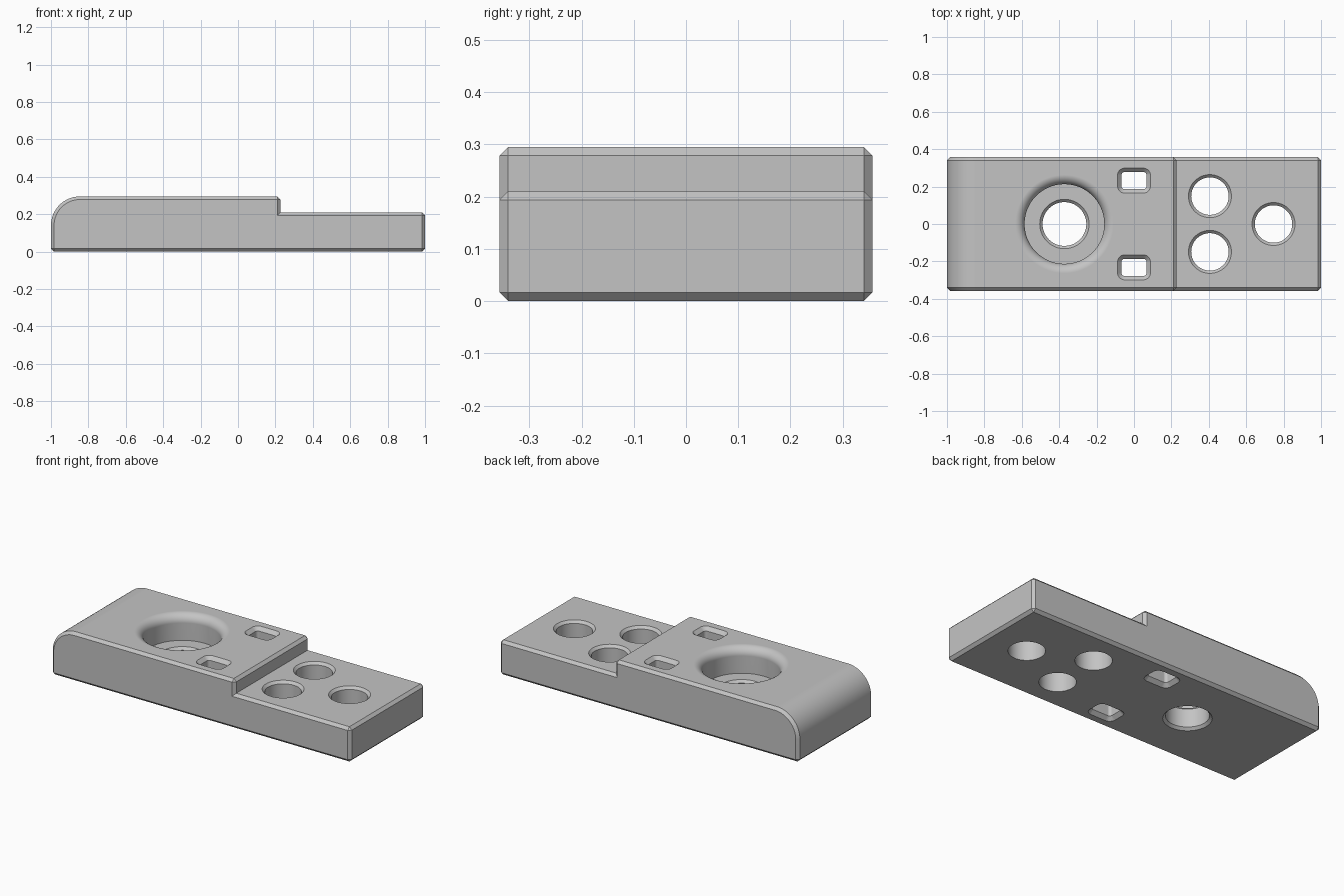
import bpy, bmesh
from math import cos, sin, pi, radians

if "Cube" in bpy.data.objects:
    bpy.data.objects.remove(bpy.data.objects["Cube"])

HALF_Y, TOP, DECK, STEP_X = 0.357, 0.295, 0.21, 0.227
NOSE, CHAMFER, OVER = 0.155, 0.0165, 0.1

grey = bpy.data.materials.new("plain grey")
grey.use_nodes = True
grey.diffuse_color = (0.55, 0.55, 0.55, 1)
grey.node_tree.nodes["Principled BSDF"].inputs["Base Color"].default_value = grey.diffuse_color


def to_object(bm, name):
    bmesh.ops.recalc_face_normals(bm, faces=bm.faces)
    mesh = bpy.data.meshes.new(name)
    bm.to_mesh(mesh)
    bm.free()
    obj = bpy.data.objects.new(name, mesh)
    bpy.context.collection.objects.link(obj)
    mesh.materials.append(grey)
    return obj


def make_body():
    # Stepped side profile with a rounded nose, extruded across the width
    outline = [(-1, 0), (1, 0), (1, DECK), (STEP_X, DECK), (STEP_X, TOP)]
    for i in range(17):
        a = pi / 2 * (1 + i / 16)
        outline.append((-1 + NOSE + NOSE * cos(a), TOP - NOSE + NOSE * sin(a)))
    bm = bmesh.new()
    face = bm.faces.new([bm.verts.new((x, -HALF_Y, z)) for x, z in outline])
    ext = bmesh.ops.extrude_face_region(bm, geom=[face], use_keep_orig=True)
    moved = [v for v in ext["geom"] if isinstance(v, bmesh.types.BMVert)]
    bmesh.ops.translate(bm, verts=moved, vec=(0, 2 * HALF_Y, 0))
    bmesh.ops.recalc_face_normals(bm, faces=bm.faces)
    # Chamfer every sharp outer edge, leaving the inner step corner crisp
    sharp = [e for e in bm.edges if e.calc_face_angle_signed() > radians(30)]
    bmesh.ops.bevel(bm, geom=sharp, offset=CHAMFER, offset_type='OFFSET',
                    segments=1, profile=0.5, affect='EDGES')
    return to_object(bm, "base_plate")


def add_cutter(bm, cx, cy, levels, steps):
    # Stack of rounded rectangles (z, half x, half y, corner radius) joined into a solid
    rings = []
    for z, hx, hy, r in levels:
        ring = []
        for q, (sx, sy) in enumerate(((1, 1), (-1, 1), (-1, -1), (1, -1))):
            for i in range(steps):
                # Round holes share quadrant ends, slots keep straight sides
                a = pi / 2 * (q + i / (steps if hx == r else steps - 1))
                ring.append(bm.verts.new((cx + sx * (hx - r) + r * cos(a),
                                          cy + sy * (hy - r) + r * sin(a), z)))
        rings.append(ring)
    for low, high in zip(rings, rings[1:]):
        for i in range(len(low)):
            j = (i + 1) % len(low)
            bm.faces.new((low[i], low[j], high[j], high[i]))
    bm.faces.new(rings[0][::-1])
    bm.faces.new(rings[-1])


def round_levels(profile):
    return [(z, r, r, r) for z, r in profile]


cut = bmesh.new()

# Large counterbored hole with a rounded mouth
bore, hole, lip, floor, fillet = 0.213, 0.117, 0.132, 0.14, 0.05
profile = [(-OVER, lip), (0, lip), (lip - hole, hole), (floor - lip + hole, hole),
           (floor, lip), (floor, bore)]
for i in range(13):
    a = pi / 2 * i / 12
    profile.append((TOP - fillet + fillet * sin(a), bore + fillet * (1 - cos(a))))
profile.append((TOP + OVER, bore + fillet))
add_cutter(cut, -0.372, 0, round_levels(profile), 20)

# Three small holes with chamfered mouths
for x, y in ((0.406, 0.149), (0.406, -0.149), (0.746, 0)):
    add_cutter(cut, x, y, round_levels([(-OVER, 0.1), (DECK - 0.015, 0.1),
                                        (DECK, 0.115), (DECK + OVER, 0.115)]), 16)

# Pair of slots chamfered top and bottom
wide, narrow, c = (0.088, 0.067, 0.038), (0.067, 0.046, 0.017), 0.021
for side in (1, -1):
    add_cutter(cut, 0, side * 0.232, [(-OVER, *wide), (0, *wide), (c, *narrow),
                                      (TOP - c, *narrow), (TOP, *wide), (TOP + OVER, *wide)], 7)

body = make_body()
cutter = to_object(cut, "hole_cutter")
cutter.hide_render = True

# Cut the holes, then shade
bpy.context.view_layer.objects.active = body
body.select_set(True)
boolean = body.modifiers.new("holes", 'BOOLEAN')
boolean.operation, boolean.solver, boolean.object = 'DIFFERENCE', 'EXACT', cutter
bpy.ops.object.modifier_apply(modifier=boolean.name)
bpy.data.objects.remove(cutter)
bpy.ops.object.shade_smooth_by_angle(angle=radians(30))
weighted = body.modifiers.new("even_shading", 'WEIGHTED_NORMAL')
weighted.keep_sharp = True
